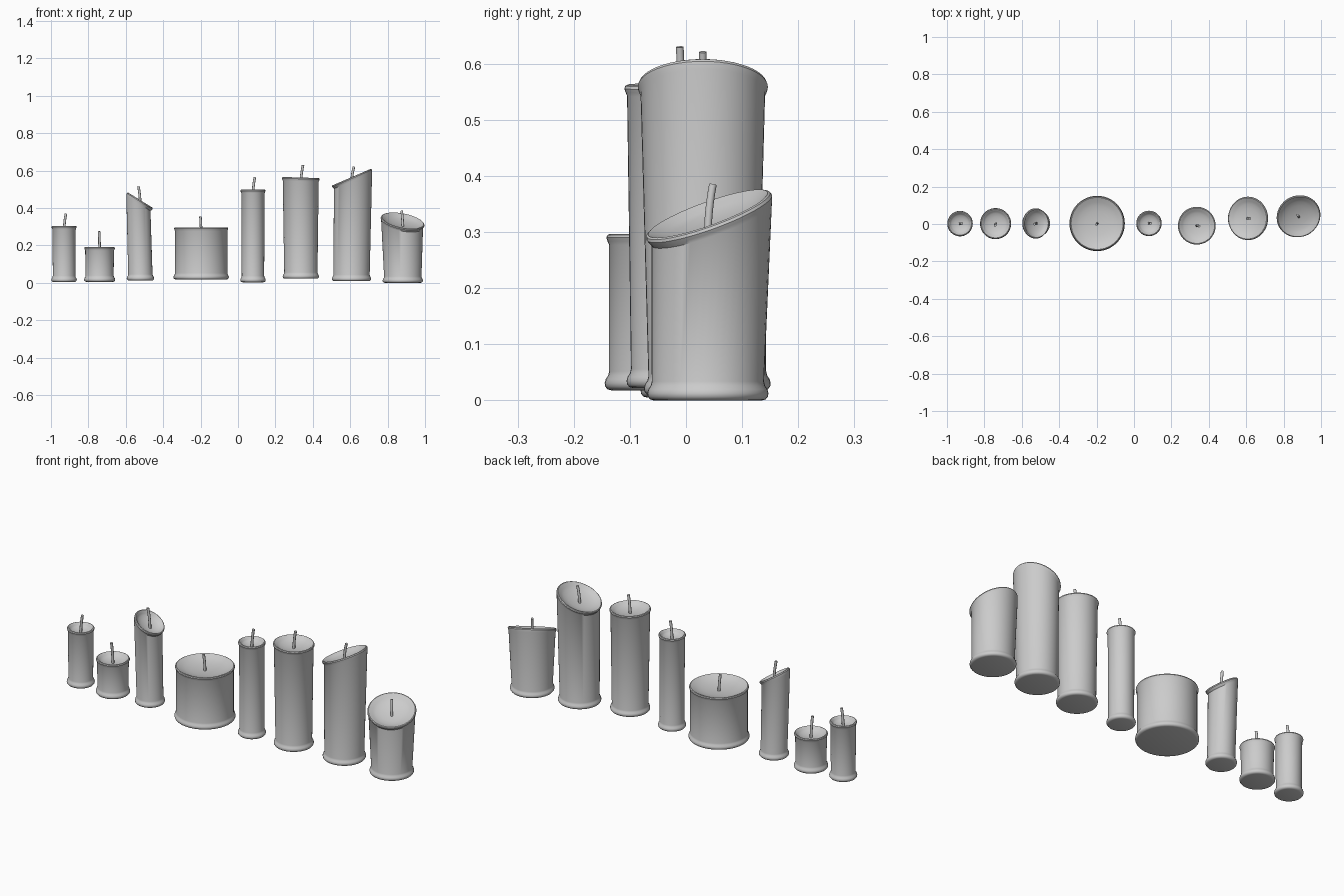
import bpy, bmesh, math
from mathutils import Vector

if "Cube" in bpy.data.objects:
    bpy.data.objects.remove(bpy.data.objects["Cube"])


def ring(bm, centre, radius, normal, n):
    q = Vector((0, 0, 1)).rotation_difference(Vector(normal).normalized())
    return [bm.verts.new(Vector(centre) + q @ Vector((radius * math.cos(2 * math.pi * i / n),
                                                      radius * math.sin(2 * math.pi * i / n), 0)))
            for i in range(n)]


def loft(name, sections, n):
    """Skin a stack of circles (centre, radius, normal) and cap both ends."""
    bm = bmesh.new()
    rings = [ring(bm, *s, n) for s in sections]
    for a, b in zip(rings, rings[1:]):
        for i in range(n):
            j = (i + 1) % n
            bm.faces.new((a[i], a[j], b[j], b[i]))
    bm.faces.new(rings[0][::-1])
    bm.faces.new(rings[-1])
    mesh = bpy.data.meshes.new(name)
    bm.to_mesh(mesh)
    bm.free()
    ob = bpy.data.objects.new(name, mesh)
    bpy.context.collection.objects.link(ob)
    bpy.ops.object.select_all(action='DESELECT')
    ob.select_set(True)
    bpy.context.view_layer.objects.active = ob
    bpy.ops.object.shade_smooth_by_angle(angle=math.radians(40))
    return ob


def candle(i, x, y, z0, foot, rim, h, slope, tip):
    up = Vector((0, 0, 1))
    n = Vector((-slope[0], -slope[1], 1)).normalized()
    base, top = Vector((x, y, z0)), Vector((x, y, h))
    # flared foot
    s = [(base + up * z, foot + d, up) for d, z in
         ((-.012, 0), (-.005, .002), (-.001, .007), (0, .013), (-.002, .020),
          (-.006, .026), (-.008, .034))]
    # slanted rim with rounded lip, then the melted dish
    s += [(top + n * z, rim + d, n) for d, z in
          ((-.005, -.020), (-.002, -.013), (0, -.007), (-.002, -.002), (-.006, 0),
           (-.010, -.002))]
    s += [(top + n * z, rim * f, n) for f, z in
          ((.78, -.012), (.66, -.018), (.45, -.024), (.2, -.027), (.04, -.028))]
    loft(f"candle_{i}", s, 48)

    # bent wick
    a = Vector((x, y, h - .04))
    b = Vector((x + tip[0], y + tip[1], tip[2]))
    ts = [k / 6 for k in range(7)]
    pts = [Vector((a.x + (b.x - a.x) * t * t, a.y + (b.y - a.y) * t * t,
                   a.z + (b.z - a.z) * t)) for t in ts]
    w = []
    for k, p in enumerate(pts):
        d = pts[min(k + 1, 6)] - pts[max(k - 1, 0)]
        w.append((p, .0068, d))
    loft(f"wick_{i}", w, 12)


# x, y, bottom z, foot radius, rim radius, rim centre z, rim slope, wick tip (dx, dy, z)
CANDLES = [
    (-.930, .002, .004, .068, .067, .305, (0, 0), (.010, 0, .370)),
    (-.740, .002, .005, .083, .082, .192, (0, 0), (-.002, -.010, .275)),
    (-.522, .003, .012, .073, .081, .442, (-.62, 0), (-.010, -.004, .515)),
    (-.197, .003, .018, .148, .145, .297, (0, 0), (-.004, -.006, .355)),
    (.080, .003, .003, .068, .067, .499, (0, 0), (.010, 0, .565)),
    (.336, -.009, .022, .097, .101, .563, (-.03, 0), (.012, -.002, .630)),
    (.607, .030, .009, .105, .116, .565, (.43, 0), (.013, 0, .621)),
    (.881, .039, 0, .108, .119, .333, (-.2, .36), (-.006, .009, .385)),
]
for i, c in enumerate(CANDLES, 1):
    candle(i, *c)
